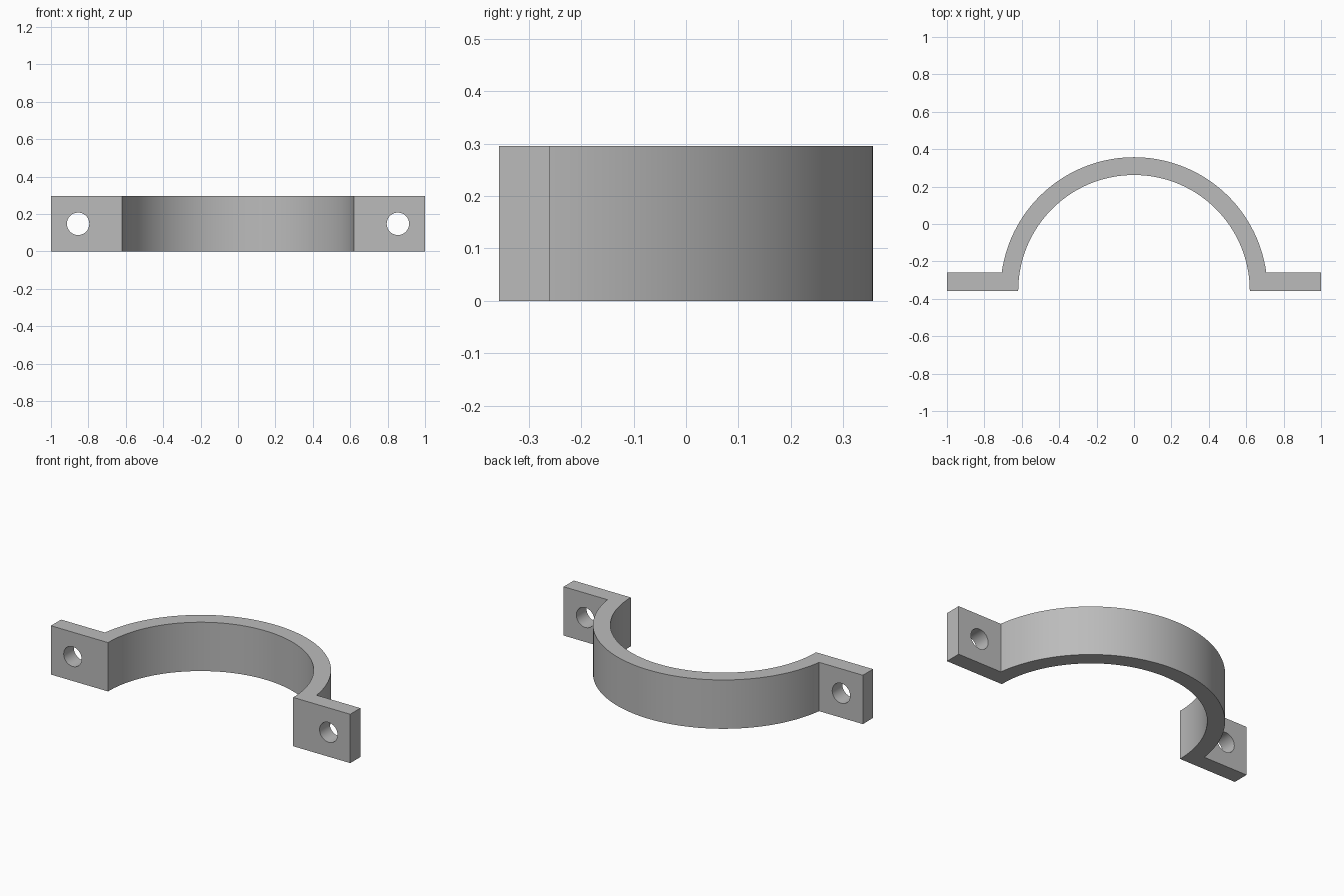
import bpy
import bmesh
from math import asin, cos, sin, pi, radians

HEIGHT = 0.295
FRONT, FLANGE_BACK = -0.357, -0.26
INNER_R, OUTER_R = 0.619, 0.714
HOLE_X, HOLE_R = 0.855, 0.06
STEPS = 64

cube = bpy.data.objects.get("Cube")
if cube:
    bpy.data.objects.remove(cube, do_unlink=True)

steel = bpy.data.materials.new("grey_steel")
steel.use_nodes = True
colour = (0.5, 0.5, 0.5, 1)
steel.diffuse_color = colour
steel.node_tree.nodes["Principled BSDF"].inputs["Base Color"].default_value = colour


def arc(radius, start, end):
    """Points on a circle centred on the front plane."""
    angles = [start + (end - start) * i / STEPS for i in range(STEPS + 1)]
    return [(radius * cos(a), FRONT + radius * sin(a)) for a in angles]


# Clamp outline: outer arch, left and right flanges, inner arch
lift = asin((FLANGE_BACK - FRONT) / OUTER_R)
outline = [(1, FRONT), (1, FLANGE_BACK)]
outline += arc(OUTER_R, lift, pi - lift)
outline += [(-1, FLANGE_BACK), (-1, FRONT)]
outline += arc(INNER_R, pi, 0)

bm = bmesh.new()
base = bm.faces.new([bm.verts.new((x, y, 0)) for x, y in outline])
top = bmesh.ops.extrude_face_region(bm, geom=[base])["geom"]
bmesh.ops.translate(bm, vec=(0, 0, HEIGHT),
                    verts=[v for v in top if isinstance(v, bmesh.types.BMVert)])
bmesh.ops.recalc_face_normals(bm, faces=bm.faces)
mesh = bpy.data.meshes.new("pipe_clamp")
bm.to_mesh(mesh)
bm.free()
mesh.materials.append(steel)
clamp = bpy.data.objects.new("pipe_clamp", mesh)
bpy.context.collection.objects.link(clamp)

# Bolt holes through both flanges
for side in (-1, 1):
    bpy.ops.mesh.primitive_cylinder_add(
        vertices=48, radius=HOLE_R, depth=0.4, rotation=(radians(90), 0, 0),
        location=(side * HOLE_X, (FRONT + FLANGE_BACK) / 2, HEIGHT / 2))
    cutter = bpy.context.object
    cutter.name = "bolt_hole_cutter"
    cutter.hide_render = True
    cutter.data.materials.append(steel)
    bpy.ops.object.select_all(action="DESELECT")
    clamp.select_set(True)
    bpy.context.view_layer.objects.active = clamp
    cut = clamp.modifiers.new("bolt_hole", "BOOLEAN")
    cut.operation = "DIFFERENCE"
    cut.solver = "EXACT"
    cut.object = cutter
    bpy.ops.object.modifier_apply(modifier=cut.name)
    bpy.data.objects.remove(cutter, do_unlink=True)

# Smooth arch and hole walls, sharp rims
bpy.ops.object.shade_smooth_by_angle(angle=radians(30))
